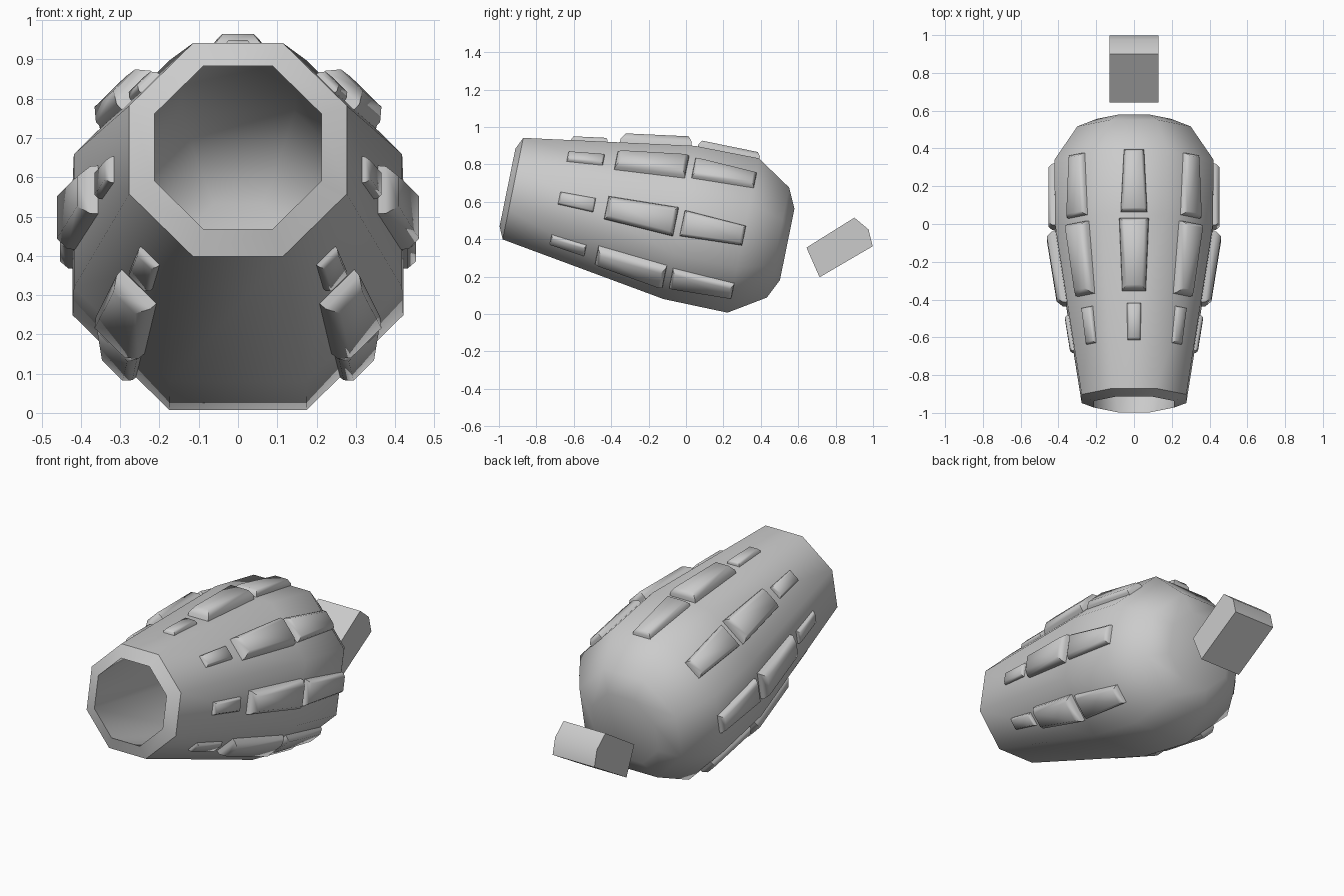
import bpy, bmesh, math
from mathutils import Matrix, Vector

cube = bpy.data.objects.get("Cube")
if cube:
    bpy.data.objects.remove(cube, do_unlink=True)

grey = bpy.data.materials.new("plain_grey")
grey.use_nodes = True
colour = (0.6, 0.6, 0.6, 1)
grey.diffuse_color = colour
grey.node_tree.nodes["Principled BSDF"].inputs["Base Color"].default_value = colour

# Tilted barrel frame: local y runs from mouth to back, local z is barrel-up
FRAME = Matrix.Translation((0, -0.925, 0.67)) @ Matrix.Rotation(math.radians(-11.5), 4, 'X')


def finish(name, bm, matrix, angle):
    bm.transform(matrix)
    bmesh.ops.recalc_face_normals(bm, faces=bm.faces)
    mesh = bpy.data.meshes.new(name)
    bm.to_mesh(mesh)
    bm.free()
    mesh.materials.append(grey)
    obj = bpy.data.objects.new(name, mesh)
    bpy.context.collection.objects.link(obj)
    bpy.ops.object.select_all(action='DESELECT')
    obj.select_set(True)
    bpy.context.view_layer.objects.active = obj
    bpy.ops.object.shade_smooth_by_angle(angle=math.radians(angle))
    return obj


def loft(bm, rings):
    """Join vertex rings with quads and cap both ends."""
    rings = [[bm.verts.new(p) for p in ring] for ring in rings]
    for a, b in zip(rings, rings[1:]):
        for i in range(len(a)):
            j = (i + 1) % len(a)
            bm.faces.new((a[i], a[j], b[j], b[i]))
    bm.faces.new(rings[0][::-1])
    bm.faces.new(rings[-1])


def octagon(depth, apothem):
    r = apothem / math.cos(math.pi / 8)
    angles = [math.pi / 8 + k * math.pi / 4 for k in range(8)]
    return [(r * math.cos(a), depth, r * math.sin(a)) for a in angles]


# Hollow octagonal barrel: outer shell from the back, over the rim, into the cavity
profile = [(1.496, 0.195), (1.446, 0.30), (1.256, 0.421), (0.907, 0.418), (0, 0.277),
           (-0.03, 0.212), (0.9, 0.35), (1.23, 0.35), (1.38, 0.25), (1.43, 0.15)]
bm = bmesh.new()
loft(bm, [octagon(*p) for p in profile])
finish("barrel_shell", bm, FRAME, 55)


def surface(u):
    """Apothem of the outer shell at a depth along the barrel."""
    return 0.277 + 0.1555 * u if u < 0.907 else 0.419


# Raised panels: start, end, half widths at start and end, height, taper
PANELS = {
    "small_panel": (0.25, 0.447, 0.036, 0.04, 0.021, 0.012),
    "large_panel": (0.508, 0.89, 0.064, 0.08, 0.05, 0.025),
    "rear_panel": (0.922, 1.262, 0.072, 0.055, 0.034, 0.018),
}


def panel(name, turn, u0, u1, w0, w1, height, taper):
    def ring(lift, inset):
        corners = [(-w0 + inset, u0 + inset), (w0 - inset, u0 + inset),
                   (w1 - inset, u1 - inset), (-w1 + inset, u1 - inset)]
        return [(x, u, surface(u) + lift) for x, u in corners]
    bm = bmesh.new()
    loft(bm, [ring(-0.02, 0), ring(height * 0.4, 0.003), ring(height, taper)])
    finish(name, bm, FRAME @ Matrix.Rotation(math.radians(turn), 4, 'Y'), 62)


ROWS = {"top": 0, "upper_left": 45, "left": 90, "lower_left": 135,
        "upper_right": -45, "right": -90, "lower_right": -135}
for row, turn in ROWS.items():
    for kind, size in PANELS.items():
        panel(row + "_" + kind, turn, *size)

# Separate block floating behind the barrel
outline = [(0.644, 0.355), (0.90, 0.515), (0.976, 0.452), (0.998, 0.362), (0.714, 0.196)]
bm = bmesh.new()
loft(bm, [[(x, y, z) for y, z in outline] for x in (-0.13, 0.13)])
finish("rear_block", bm, Matrix.Identity(4), 50)
